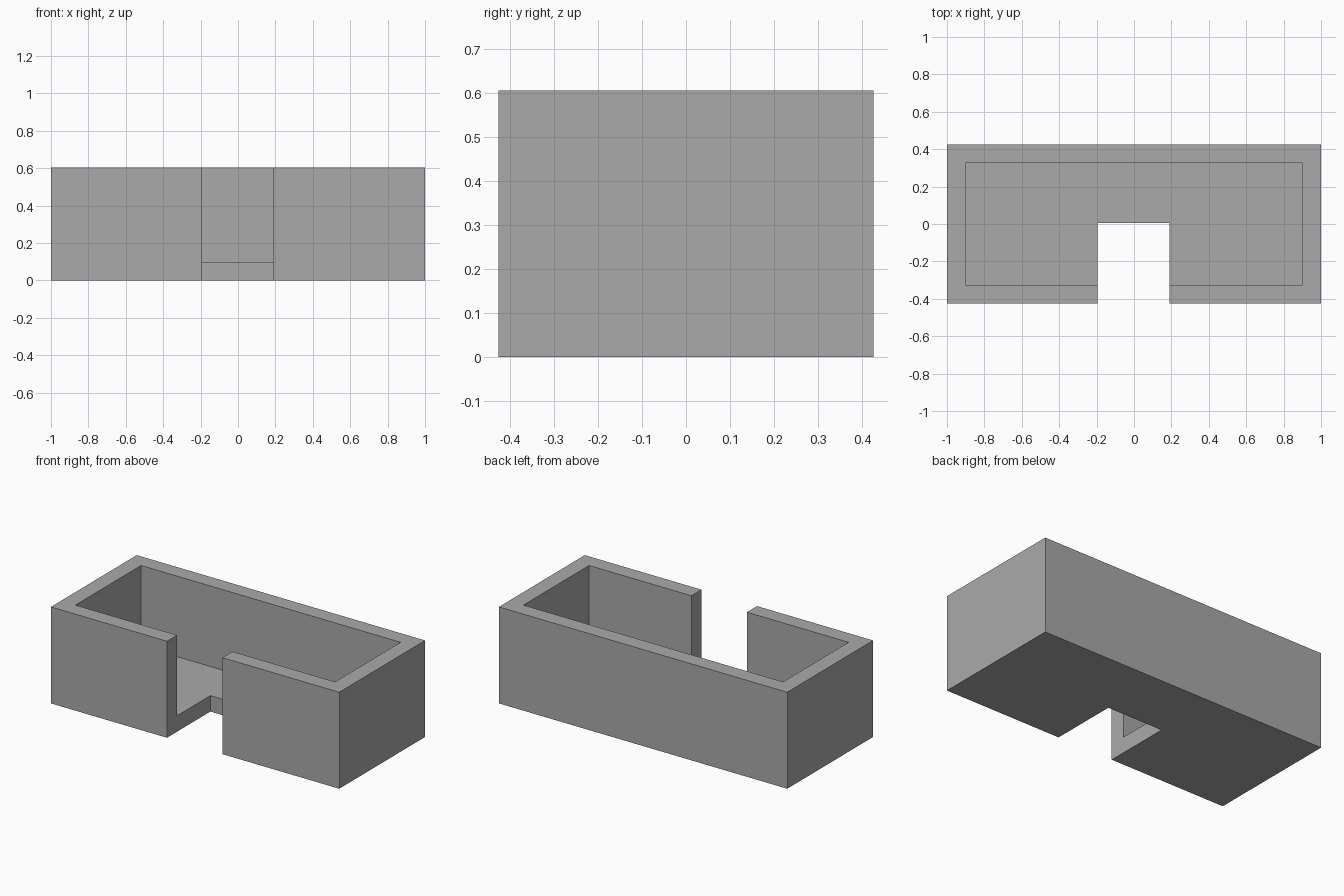
import bpy

cube = bpy.data.objects.get("Cube")
if cube:
    bpy.data.objects.remove(cube, do_unlink=True)

HALF_X, HALF_Y, HEIGHT = 1.0, 0.425, 0.605
WALL = 0.1
OVER = 0.2  # how far cutters reach past the body

grey = bpy.data.materials.new("plain grey")
grey.use_nodes = True
colour = (0.4, 0.4, 0.4, 1)
grey.diffuse_color = colour
grey.node_tree.nodes["Principled BSDF"].inputs["Base Color"].default_value = colour


def box(name, low, high):
    """Box spanning two opposite corners."""
    bpy.ops.mesh.primitive_cube_add(size=1)
    ob = bpy.context.object
    ob.name = name
    ob.location = [(a + b) / 2 for a, b in zip(low, high)]
    ob.scale = [b - a for a, b in zip(low, high)]
    bpy.ops.object.transform_apply(location=True, rotation=False, scale=True)
    ob.data.materials.append(grey)
    return ob


def cut(target, cutter):
    """Subtract the cutter and remove it."""
    cutter.hide_render = True
    mod = target.modifiers.new("cut", 'BOOLEAN')
    mod.operation = 'DIFFERENCE'
    mod.solver = 'EXACT'
    mod.object = cutter
    bpy.context.view_layer.objects.active = target
    bpy.ops.object.modifier_apply(modifier=mod.name)
    bpy.data.objects.remove(cutter, do_unlink=True)


# Solid outer body
body = box("open_walled_tray", (-HALF_X, -HALF_Y, 0), (HALF_X, HALF_Y, HEIGHT))

# Hollow interior above the floor slab
cut(body, box("interior_cutter",
              (-HALF_X + WALL, -HALF_Y + WALL, WALL),
              (HALF_X - WALL, HALF_Y - WALL, HEIGHT + OVER)))

# Front notch through the wall and floor
cut(body, box("notch_cutter",
              (-0.195, -HALF_Y - OVER, -OVER),
              (0.19, 0.005, HEIGHT + OVER)))
